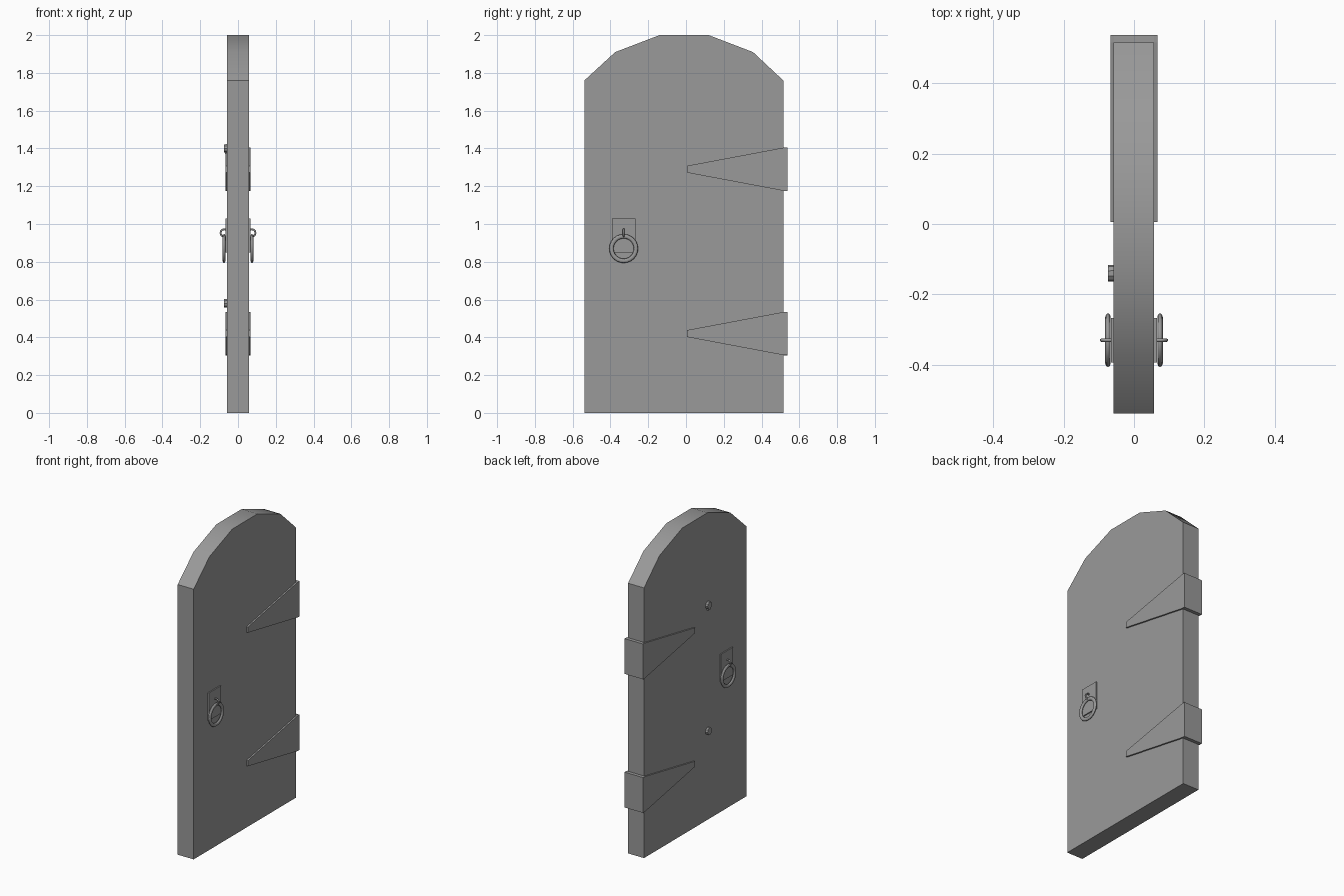
import bpy, bmesh
from math import pi
from mathutils import Matrix

if "Cube" in bpy.data.objects:
    bpy.data.objects.remove(bpy.data.objects["Cube"])

# Dark grey shared by every part
dark = bpy.data.materials.new("dark_grey")
dark.diffuse_color = (0.32, 0.32, 0.32, 1)
dark.use_nodes = True
dark.node_tree.nodes["Principled BSDF"].inputs["Base Color"].default_value = dark.diffuse_color


def finish(name, bm):
    me = bpy.data.meshes.new(name)
    bm.to_mesh(me)
    bm.free()
    me.materials.append(dark)
    ob = bpy.data.objects.new(name, me)
    bpy.context.collection.objects.link(ob)
    return ob


def smooth(ob, angle):
    bpy.ops.object.select_all(action='DESELECT')
    ob.select_set(True)
    bpy.context.view_layer.objects.active = ob
    bpy.ops.object.shade_smooth_by_angle(angle=angle)


def prism(name, pts, x0, x1):
    """Extrude a (y, z) outline along x."""
    bm = bmesh.new()
    face = bm.faces.new([bm.verts.new((x0, y, z)) for y, z in pts])
    ext = bmesh.ops.extrude_face_region(bm, geom=[face])
    verts = [g for g in ext["geom"] if isinstance(g, bmesh.types.BMVert)]
    bmesh.ops.translate(bm, verts=verts, vec=(x1 - x0, 0, 0))
    bmesh.ops.recalc_face_normals(bm, faces=bm.faces)
    return finish(name, bm)


def rect(y0, y1, z0, z1):
    return [(y0, z0), (y1, z0), (y1, z1), (y0, z1)]


def ring(name, loc, rot, major, minor, flatten=1.0):
    bpy.ops.mesh.primitive_torus_add(location=loc, rotation=rot, major_radius=major,
                                     minor_radius=minor, major_segments=24, minor_segments=8)
    ob = bpy.context.object
    ob.name = name
    ob.scale.z = flatten
    ob.data.materials.append(dark)
    smooth(ob, pi / 3)


def stud(name, y, z, radius, x0, x1):
    """Nail head pointing to -x."""
    bm = bmesh.new()
    m = Matrix.Translation(((x0 + x1) / 2, y, z)) @ Matrix.Rotation(-pi / 2, 4, 'Y')
    bmesh.ops.create_cone(bm, cap_ends=True, segments=10, radius1=radius,
                          radius2=radius * 0.95, depth=abs(x1 - x0), matrix=m)
    return finish(name, bm)


# Arched door slab, softly shaded over the arch
slab = prism("door_slab", [(-0.538, 0), (0.515, 0), (0.515, 1.76), (0.355, 1.91), (0.12, 2.0),
                           (-0.14, 2.0), (-0.375, 1.91), (-0.538, 1.76)], -0.058, 0.057)
smooth(slab, pi / 6)

# Tapered strap hinges wrapping the edge
for label, z in (("lower", 0.42), ("upper", 1.29)):
    strap = [(0.005, z - 0.018), (0.515, z - 0.114), (0.537, z - 0.115),
             (0.537, z + 0.115), (0.515, z + 0.114), (0.005, z + 0.018)]
    for s in (-1, 1):
        prism(f"{label}_hinge_strap", strap, s * 0.057, s * 0.067)
    prism(f"{label}_hinge_wrap", rect(0.515, 0.537, z - 0.115, z + 0.115), -0.057, 0.057)

# Handle on both faces: plate, staple and pull ring
for s in (-1, 1):
    prism("handle_plate", rect(-0.393, -0.267, 0.85, 1.03), s * 0.057, s * 0.065)
    ring("handle_staple", (s * 0.073, -0.33, 0.953), (pi / 2, 0, 0), 0.019, 0.005)
    ring("pull_ring", (s * 0.074, -0.33, 0.87), (0, pi / 2, 0), 0.065, 0.0115, 0.68)

# Studs on the -x face
stud("lower_stud", -0.14, 0.58, 0.024, -0.057, -0.074)
stud("upper_stud", -0.14, 1.40, 0.024, -0.057, -0.074)
prism("upper_stud_tail", rect(-0.15, -0.13, 1.37, 1.39), -0.057, -0.07)
